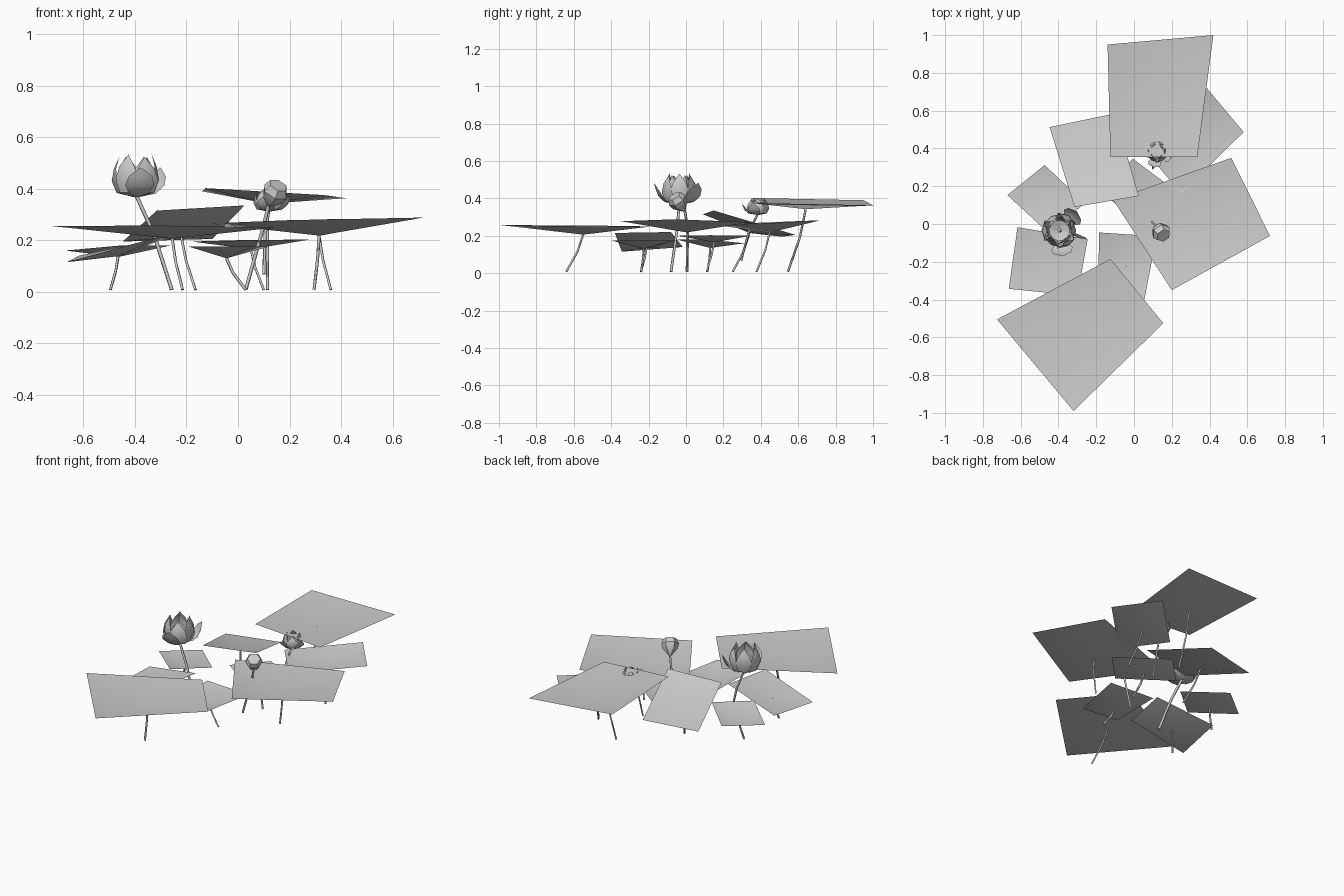
import bpy, bmesh, math
from mathutils import Vector

cube = bpy.data.objects.get("Cube")
if cube:
    bpy.data.objects.remove(cube)

grey = bpy.data.materials.new("plain_grey")
grey.use_nodes = True
COLOUR = (0.6, 0.6, 0.6, 1)
grey.diffuse_color = COLOUR
grey.node_tree.nodes["Principled BSDF"].inputs["Base Color"].default_value = COLOUR


def add_object(name, data):
    obj = bpy.data.objects.new(name, data)
    data.materials.append(grey)
    bpy.context.scene.collection.objects.link(obj)
    return obj


def finish(name, bm, angle=None):
    bmesh.ops.recalc_face_normals(bm, faces=bm.faces)
    mesh = bpy.data.meshes.new(name)
    bm.to_mesh(mesh)
    bm.free()
    obj = add_object(name, mesh)
    if angle is not None:
        bpy.ops.object.select_all(action='DESELECT')
        obj.select_set(True)
        bpy.context.view_layer.objects.active = obj
        bpy.ops.object.shade_smooth_by_angle(angle=math.radians(angle))
    return obj


# Thin square-section stalk following a few points
def stem(name, points, radius=0.006):
    curve = bpy.data.curves.new(name, 'CURVE')
    curve.dimensions = '3D'
    curve.bevel_depth = radius
    curve.bevel_resolution = 0
    curve.use_fill_caps = True
    spline = curve.splines.new('POLY')
    spline.points.add(len(points) - 1)
    for p, co in zip(spline.points, points):
        p.co = (*co, 1)
    add_object(name, curve)


# Four-cornered leaf dipping to the point where its stalk joins
def pad(name, corners, centre, base):
    bm = bmesh.new()
    rim = [bm.verts.new(c) for c in corners]
    hub = bm.verts.new(centre)
    for i in range(4):
        f = bm.faces.new((rim[i], rim[(i + 1) % 4], hub))
        f.smooth = True
        f.normal_update()
        if f.normal.z < 0:
            f.normal_flip()
    mesh = bpy.data.meshes.new(name)
    bm.to_mesh(mesh)
    bm.free()
    add_object(name, mesh)
    c, b = Vector(centre), Vector((*base, 0.008))
    knee = b.lerp(c, 0.55) + (c - b) * Vector((0.12, 0.12, 0))
    stem(name + "_stem", [b, knee, c])


pad("back_leaf", [(-.14, .95, .39), (.42, 1.0, .363), (.335, .355, .375), (-.125, .355, .402)],
    (.115, .64, .342), (.115, .545))
pad("right_leaf", [(-.11, .127, .265), (.515, .35, .273), (.72, -.063, .288), (.2, -.35, .278)],
    (.315, .005, .218), (.295, .005))
pad("back_side_leaf", [(.385, .72, .283), (.58, .487, .27), (.25, .16, .258), (.055, .393, .27)],
    (.315, .447, .217), (.36, .377))
pad("middle_leaf", [(-.447, .513, .195), (-.1, .585, .205), (.025, .148, .335), (-.315, .09, .315)],
    (-.22, .34, .215), (-.165, .25))
pad("front_leaf", [(-.725, -.505, .255), (-.125, -.185, .25), (.155, -.525, .25), (-.32, -.99, .257)],
    (-.255, -.55, .206), (-.215, -.64))
pad("side_leaf", [(-.67, .153, .16), (-.473, .312, .16), (-.26, .11, .18), (-.45, -.05, .18)],
    (-.465, .13, .135), (-.495, .115))
pad("low_side_leaf", [(-.617, -.017, .14), (-.245, -.08, .22), (-.3, -.38, .215), (-.663, -.343, .115)],
    (-.465, -.21, .138), (-.495, -.24))
pad("low_front_leaf", [(-.185, -.045, .175), (.12, -.065, .175), (.055, -.4, .175), (-.19, -.38, .175)],
    (-.045, -.225, .13), (.03, -.24))
pad("low_middle_leaf", [(-.005, .345, .2), (.28, .13, .203), (.105, -.045, .2), (-.18, .17, .195)],
    (.05, .15, .165), (.1, .11))

# Petal profiles: radius, height and width along the petal
CLOSED = [(.15, 0, .5), (.8, .1, .6), (1, .4, .6), (.9, .72, .42), (.68, 1, 0)]
OPEN = [(.15, 0, .3), (.85, .08, .45), (1.2, .28, .5), (1.35, .5, .35), (1.45, .72, 0)]


def petal(bm, base, radius, height, angle, spread, profile):
    rows = []
    for r, h, w in profile:
        offsets = (-1, 0, 1) if w else (0,)
        row = []
        for k in offsets:
            a = angle + k * w * spread
            row.append(bm.verts.new((base[0] + r * radius * math.cos(a),
                                     base[1] + r * radius * math.sin(a),
                                     base[2] + h * height)))
        rows.append(row)
    for low, high in zip(rows, rows[1:]):
        for i in range(2):
            if len(high) == 1:
                bm.faces.new((low[i], low[i + 1], high[0]))
            else:
                bm.faces.new((low[i], low[i + 1], high[i + 1], high[i]))


def flower(name, base, radius, height, count, open_angles):
    bm = bmesh.new()
    spread = math.tau / count
    for i in range(count):
        scale = 1 if i % 2 else 0.93
        petal(bm, base, radius * scale, height * (1.03 - .06 * (i % 2)), i * spread, spread, CLOSED)
    for i in range(4):
        petal(bm, base, radius * .78, height * .97, (i + .4) * math.tau / 4, math.tau / 4, CLOSED)
    for a in open_angles:
        petal(bm, base, radius, height, math.radians(a), spread, OPEN)
    finish(name, bm, 35)


flower("large_flower", (-.395, -.035, .368), .095, .16, 6, (47, -82))
stem("large_flower_stem", [(-.257, -.08, .008), (-.325, -.05, .22), (-.395, -.035, .375)], .008)
flower("small_flower", (.12, .385, .312), .06, .085, 6, (-100, -20))
stem("small_flower_stem", [(.1, .295, .068), (.105, .335, .22), (.12, .385, .32)])

# Leaning six-sided bud with a flat top
bm = bmesh.new()
rings = []
for r, h in ((.01, 0), (.044, .04), (.052, .07), (.038, .1)):
    rings.append([bm.verts.new((r * math.cos(i * math.tau / 6), r * math.sin(i * math.tau / 6), h))
                  for i in range(6)])
for low, high in zip(rings, rings[1:]):
    for i in range(6):
        j = (i + 1) % 6
        bm.faces.new((low[i], low[j], high[j], high[i]))
bm.faces.new(rings[0])
bm.faces.new(rings[-1])
bud = finish("bud", bm, 35)
bud.location = (.12, -.01, .335)
bud.rotation_euler = Vector((.035, -.05, .075)).to_track_quat('Z', 'Y').to_euler()
stem("bud_stem", [(.03, .005, .008), (.095, .01, .24), (.12, -.008, .34)], .007)
